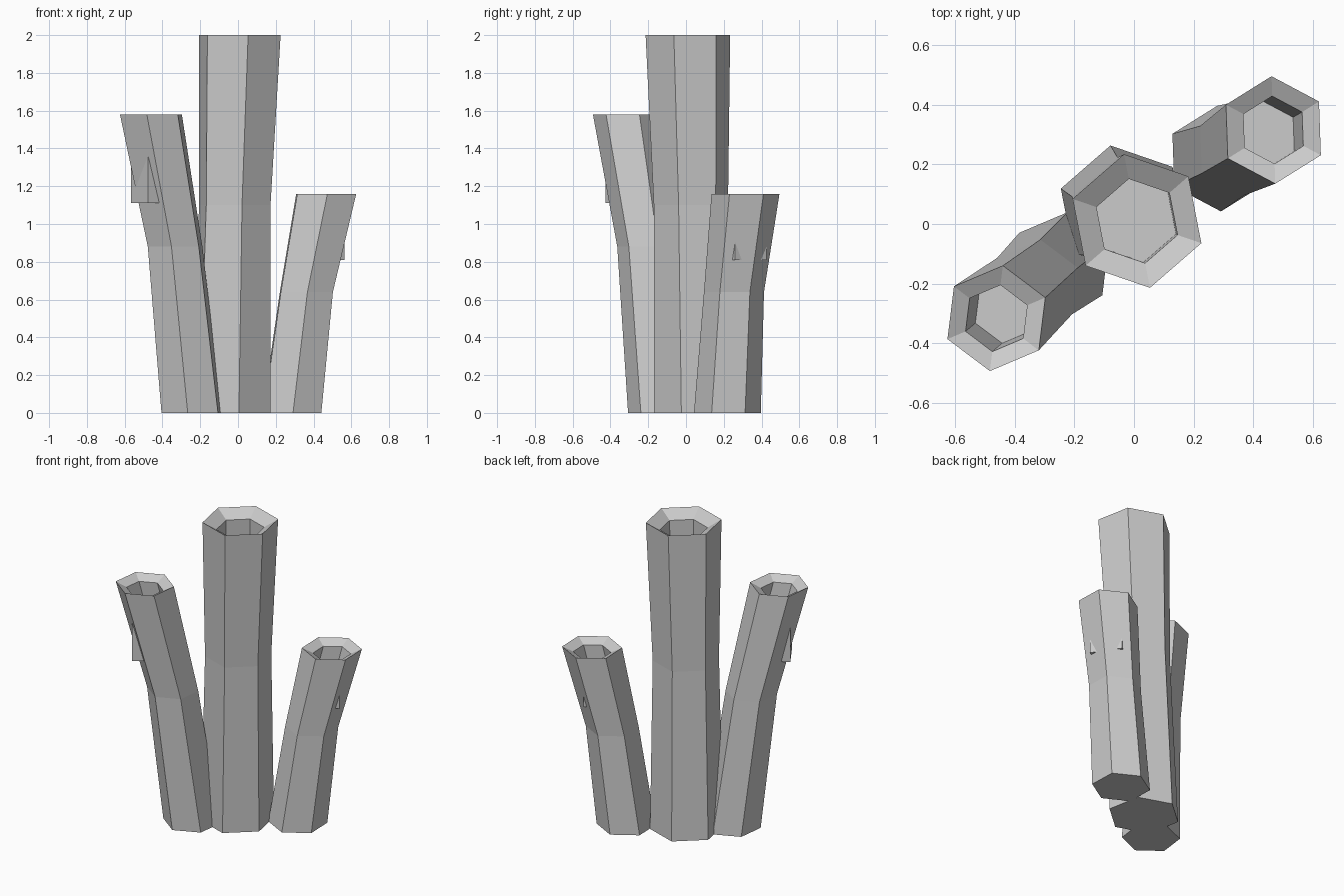
import bpy, bmesh, math
from mathutils import Vector

if "Cube" in bpy.data.objects:
    bpy.data.objects.remove(bpy.data.objects["Cube"])

stone = bpy.data.materials.new("grey_stone")
stone.diffuse_color = (0.6, 0.6, 0.6, 1)
stone.use_nodes = True
stone.node_tree.nodes["Principled BSDF"].inputs["Base Color"].default_value = stone.diffuse_color


def finish(name, bm):
    bmesh.ops.recalc_face_normals(bm, faces=bm.faces)
    mesh = bpy.data.meshes.new(name)
    bm.to_mesh(mesh)
    bm.free()
    mesh.materials.append(stone)
    obj = bpy.data.objects.new(name, mesh)
    bpy.context.collection.objects.link(obj)


def tube(name, phase, stations, dip, depth, bore=0.63):
    """Leaning six-sided tube; stations are (x, y, z, radius) from base to rim."""
    bm = bmesh.new()
    x, y, z, r = stations[-1]
    top = Vector((x, y, z))
    lean = top - Vector(stations[-2][:3])
    lean /= lean.z
    # sunken lip, then the straight bore down to its floor
    lip = Vector((x, y, z - dip))
    floor = lip - lean * depth
    rings = list(stations) + [(*lip, r * bore), (*floor, r * bore)]
    loops = []
    for cx, cy, cz, cr in rings:
        angles = [math.radians(phase + 60 * i) for i in range(6)]
        loops.append([bm.verts.new((cx + cr * math.cos(a), cy + cr * math.sin(a), cz))
                      for a in angles])
    for a, b in zip(loops, loops[1:]):
        for i in range(6):
            j = (i + 1) % 6
            bm.faces.new((a[i], a[j], b[j], b[i]))
    bm.faces.new(loops[0][::-1])
    bm.faces.new(loops[-1])
    finish(name, bm)


def ledge(name, center, angle, width, z0, z1, inward=0.1):
    """Upright block sunk into a tube; center is the middle of its outer face."""
    bm = bmesh.new()
    a = math.radians(angle)
    out = Vector((math.cos(a), math.sin(a), 0))
    side = Vector((-out.y, out.x, 0))
    mid = Vector((*center, 0))
    bmesh.ops.create_cube(bm, size=1)
    for v in bm.verts:
        c = v.co.copy()
        v.co = mid + out * (c.x - 0.5) * inward + side * c.y * width
        v.co.z = z0 if c.z < 0 else z1
    finish(name, bm)


# three chimneys
tube("tall_tube", -19, [(-0.037, 0.047, 0, 0.22), (-0.017, 0.026, 1.10, 0.20),
                        (0.01, 0.01, 2.0, 0.228)], 0.05, 0.18)
tube("left_tube", 23, [(-0.245, -0.134, 0, 0.174), (-0.333, -0.208, 0.88, 0.157),
                       (-0.461, -0.316, 1.58, 0.178)], 0.032, 0.18)
tube("right_tube", 32, [(0.285, 0.219, 0, 0.177), (0.362, 0.254, 0.64, 0.159),
                        (0.467, 0.315, 1.16, 0.18)], 0.032, 0.15)

# small ledges on the outer sides
ledge("left_ledge", (-0.521, -0.355), 212, 0.17, 1.11, 1.355)
ledge("right_ledge", (0.507, 0.343), 34, 0.20, 0.81, 0.96)
